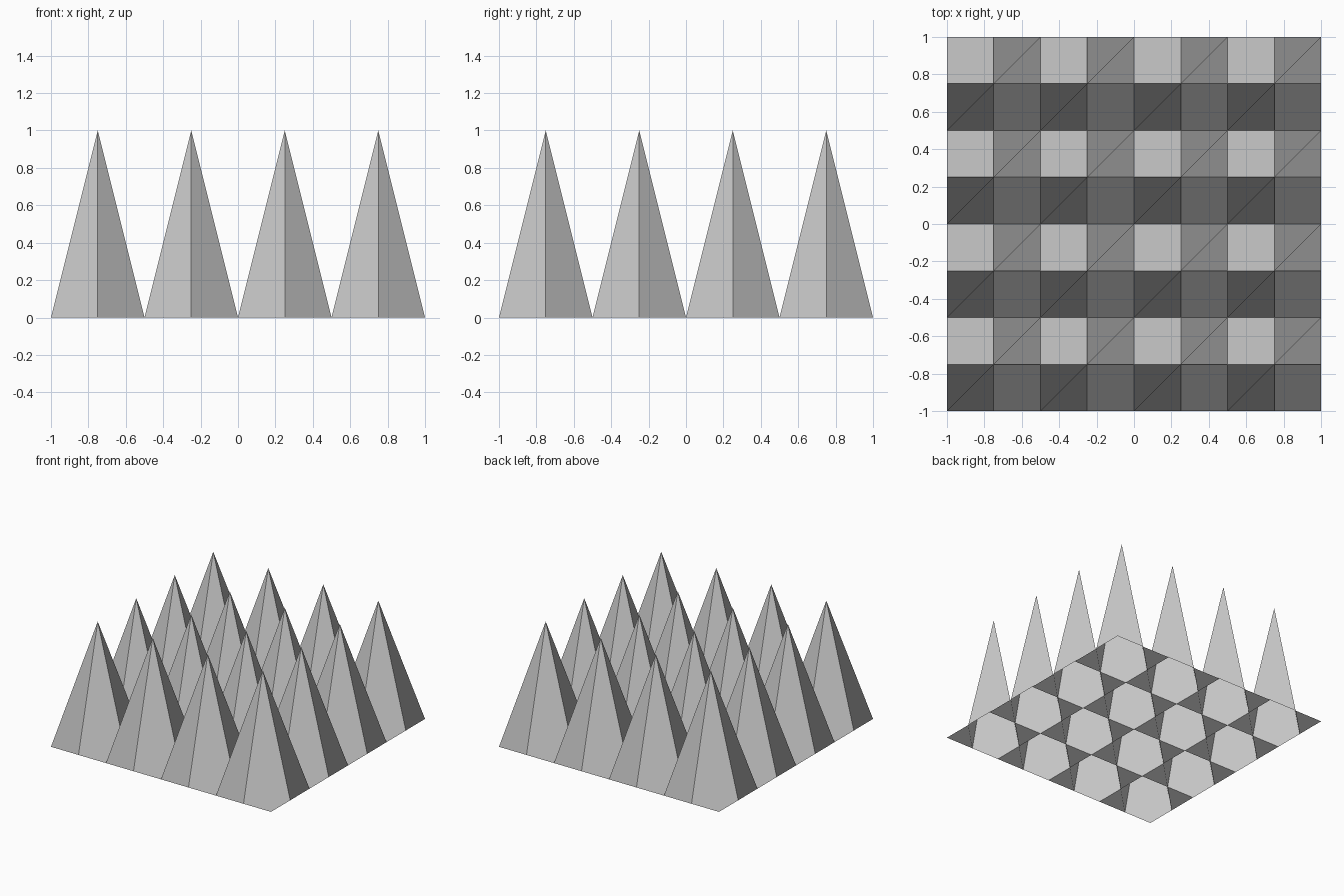
import bpy, bmesh

if "Cube" in bpy.data.objects:
    bpy.data.objects.remove(bpy.data.objects["Cube"])

CELLS = 8            # quads along each side
STEP = 2.0 / CELLS
PEAK = 1.0

bm = bmesh.new()

# Vertex grid: every odd/odd point is pulled up into a spike
grid = [[bm.verts.new((-1 + i * STEP, -1 + j * STEP, PEAK if i % 2 and j % 2 else 0.0))
         for j in range(CELLS + 1)] for i in range(CELLS + 1)]

# Open sheet of quads, each starting at its lower-left corner so all fold the same way
for i in range(CELLS):
    for j in range(CELLS):
        bm.faces.new((grid[i][j], grid[i + 1][j], grid[i + 1][j + 1], grid[i][j + 1]))

mesh = bpy.data.meshes.new("spike_sheet")
bm.to_mesh(mesh)
bm.free()
bpy.context.collection.objects.link(bpy.data.objects.new("spike_sheet", mesh))
